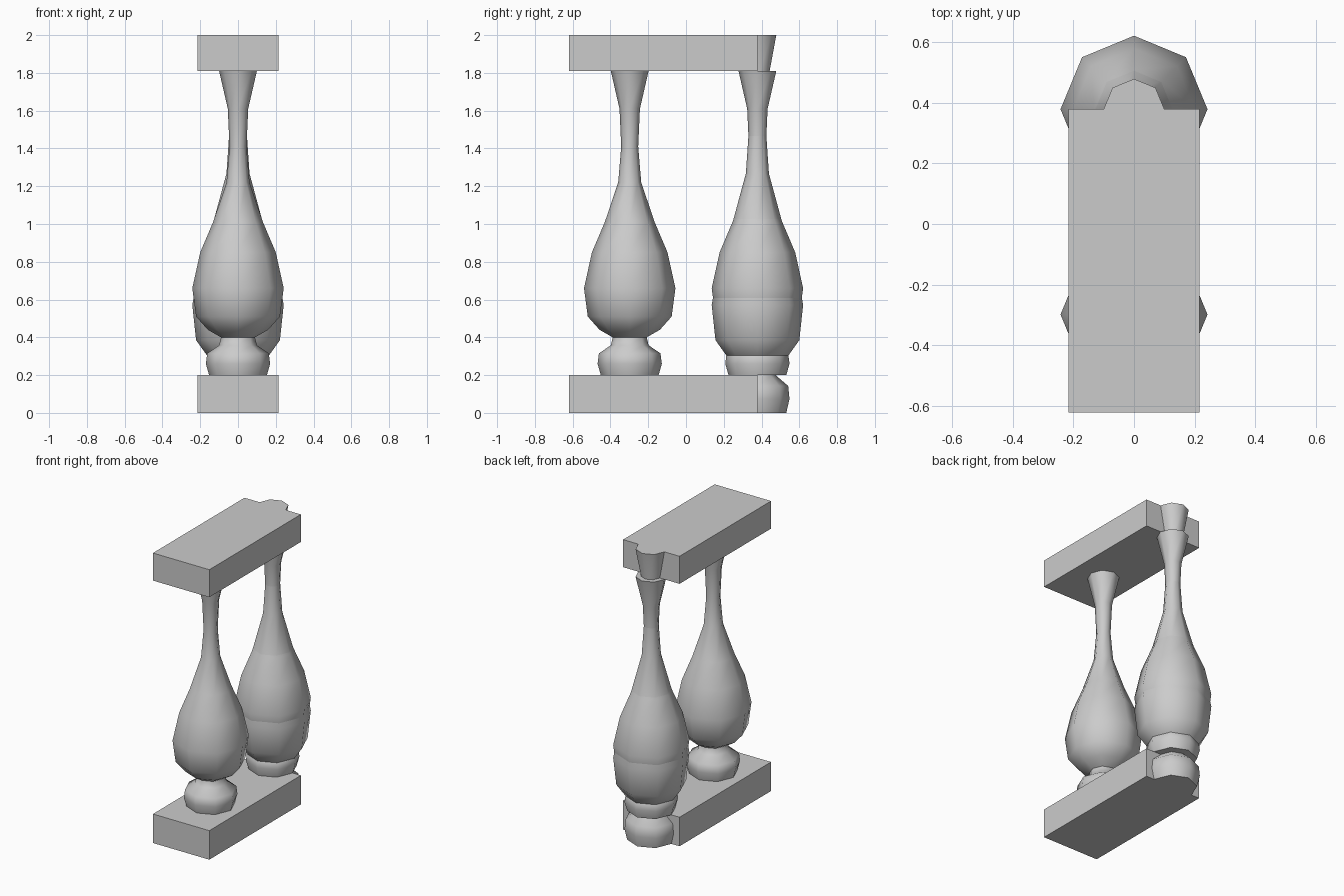
import bpy, bmesh, math

if "Cube" in bpy.data.objects:
    bpy.data.objects.remove(bpy.data.objects["Cube"])

# Turned baluster outline: (radius, height above its foot)
PROFILE = [(0.153, 0.0), (0.17, 0.06), (0.163, 0.115), (0.10, 0.158),
           (0.09, 0.20), (0.16, 0.24), (0.222, 0.31), (0.242, 0.46),
           (0.20, 0.65), (0.132, 0.81), (0.061, 1.02), (0.045, 1.21),
           (0.054, 1.41), (0.10, 1.61)]
SIDES = 8


def make_object(name, bm):
    bmesh.ops.recalc_face_normals(bm, faces=bm.faces[:])
    mesh = bpy.data.meshes.new(name)
    bm.to_mesh(mesh)
    bm.free()
    obj = bpy.data.objects.new(name, mesh)
    bpy.context.collection.objects.link(obj)
    return obj


def baluster(name, y, z, stretch=1.0):
    bm = bmesh.new()
    rings = []
    for r, h in PROFILE:
        rings.append([bm.verts.new((r * math.cos(math.tau * i / SIDES),
                                    y + r * math.sin(math.tau * i / SIDES),
                                    z + h * stretch)) for i in range(SIDES)])
    for low, high in zip(rings, rings[1:]):
        for i in range(SIDES):
            j = (i + 1) % SIDES
            bm.faces.new((low[i], low[j], high[j], high[i]))
    bm.faces.new(rings[0][::-1])
    bm.faces.new(rings[-1])
    obj = make_object(name, bm)
    bpy.ops.object.select_all(action='DESELECT')
    obj.select_set(True)
    bpy.context.view_layer.objects.active = obj
    bpy.ops.object.shade_smooth_by_angle(angle=math.radians(55))


def slab(name, z0, z1):
    bm = bmesh.new()
    bmesh.ops.create_cube(bm, size=1)
    y0, y1 = -0.62, 0.378
    for v in bm.verts:
        v.co.x *= 0.43
        v.co.y = y1 if v.co.y > 0 else y0
        v.co.z = z1 if v.co.z > 0 else z0
    make_object(name, bm)


# Base and handrail slabs
slab("base_slab", 0.0, 0.2)
slab("handrail_slab", 1.81, 2.0)

# Balusters between the slabs, plus a full-height one at the open end
baluster("front_baluster", -0.298, 0.2)
baluster("back_baluster", 0.378, 0.2)
baluster("end_post", 0.378, 0.0, 2.0 / 1.61)
